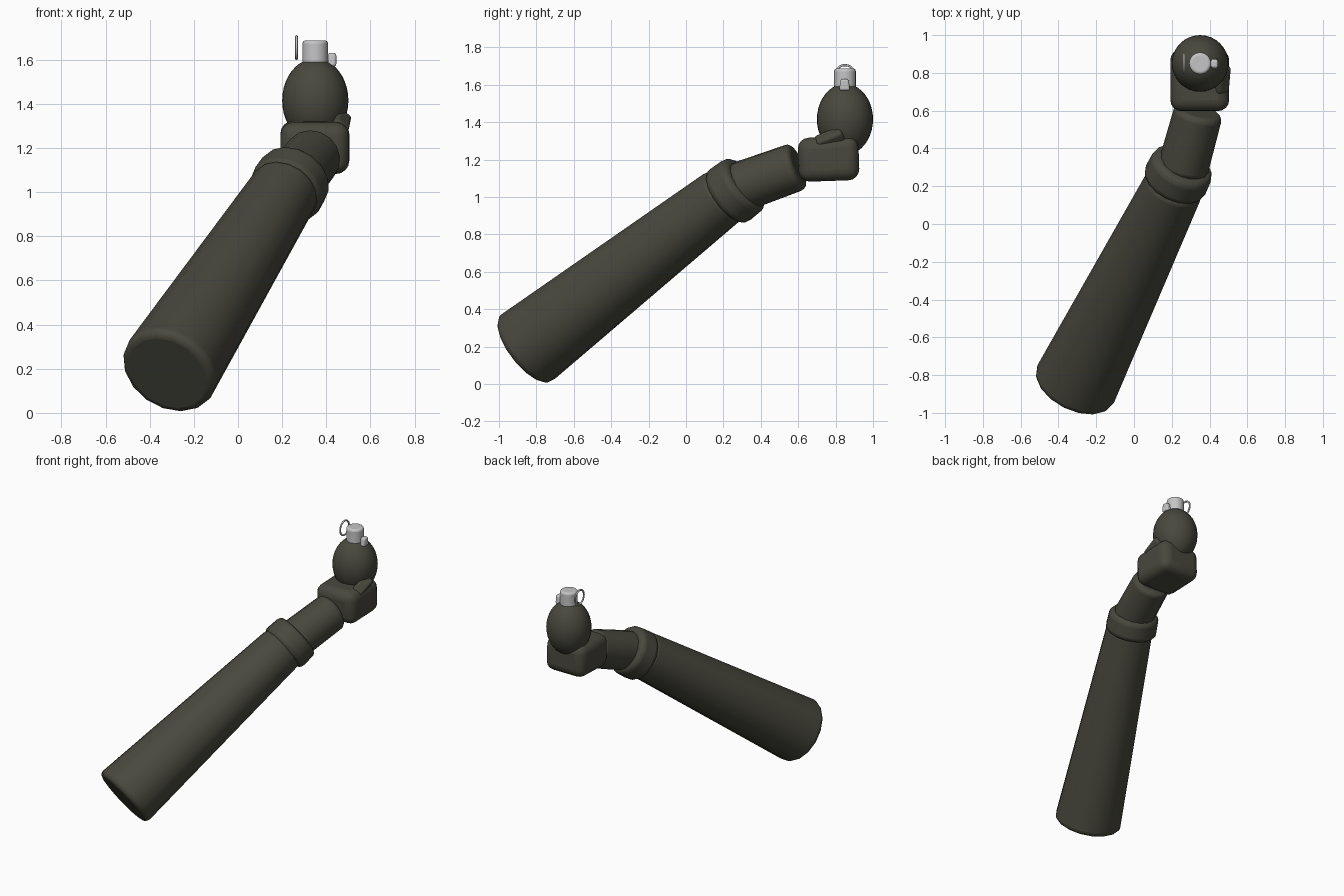
import bpy, bmesh, math
from mathutils import Vector, Matrix, Euler

cube = bpy.data.objects.get("Cube")
if cube:
    bpy.data.objects.remove(cube, do_unlink=True)


def material(name, color):
    m = bpy.data.materials.new(name)
    m.use_nodes = True
    m.diffuse_color = (*color, 1)
    m.node_tree.nodes["Principled BSDF"].inputs["Base Color"].default_value = (*color, 1)
    return m


olive = material("dark olive", (0.066, 0.065, 0.048))
silver = material("silver metal", (0.56, 0.56, 0.57))


def finish(name, bm, mat, matrix, bevel=0, segments=4):
    """Turn a bmesh into a smooth, optionally bevelled object."""
    mesh = bpy.data.meshes.new(name)
    bm.to_mesh(mesh)
    bm.free()
    mesh.materials.append(mat)
    ob = bpy.data.objects.new(name, mesh)
    bpy.context.collection.objects.link(ob)
    ob.matrix_world = matrix
    if bevel:
        mod = ob.modifiers.new("Bevel", "BEVEL")
        mod.width, mod.segments = bevel, segments
        mod.limit_method, mod.angle_limit = "ANGLE", math.radians(40)
    bpy.ops.object.select_all(action="DESELECT")
    ob.select_set(True)
    bpy.context.view_layer.objects.active = ob
    bpy.ops.object.shade_smooth_by_angle(angle=math.radians(40))
    return ob


def tube(name, start, end, r1, r2, mat, bevel, sides=16):
    """Tapered, rounded cylinder between two points."""
    a, b = Vector(start), Vector(end)
    bm = bmesh.new()
    bmesh.ops.create_cone(bm, cap_ends=True, segments=sides, radius1=r1, radius2=r2,
                          depth=(b - a).length)
    turn = (b - a).to_track_quat("Z", "Y").to_matrix().to_4x4()
    return finish(name, bm, mat, Matrix.Translation((a + b) / 2) @ turn, bevel)


def block(name, center, size, mat, bevel, turn=(0, 0, 0), taper=1):
    """Rounded box, optionally narrower at the top."""
    bm = bmesh.new()
    bmesh.ops.create_cube(bm, size=1)
    for v in bm.verts:
        v.co = Vector(v.co[i] * size[i] for i in range(3))
        if v.co.z > 0:
            v.co.y *= taper
    rot = Euler([math.radians(t) for t in turn]).to_matrix().to_4x4()
    return finish(name, bm, mat, Matrix.Translation(center) @ rot, bevel)


# Arm: long tapered sleeve, cuff and wrist
elbow, sleeve_end = Vector((-0.32, -0.87, 0.18)), Vector((0.22, 0.22, 1.02))
axis = (sleeve_end - elbow).normalized()
tube("sleeve", elbow, sleeve_end, 0.227, 0.158, olive, 0.035)
cuff_mid = Vector((0.236, 0.265, 1.035))
tube("cuff", cuff_mid - axis * 0.075, cuff_mid + axis * 0.075, 0.176, 0.17, olive, 0.035)
tube("wrist", (0.255, 0.28, 1.05), (0.343, 0.6, 1.165), 0.135, 0.13, olive, 0.03)

# Hand: rounded fist with a thumb on the left side
block("fist", (0.348, 0.762, 1.203), (0.312, 0.325, 0.235), olive, 0.06, (2, 0, 0))
block("thumb", (0.462, 0.77, 1.31), (0.075, 0.15, 0.075), olive, 0.018, (28, 35, 12))

# Egg-shaped body held in the hand
bm = bmesh.new()
bmesh.ops.create_uvsphere(bm, u_segments=32, v_segments=20, radius=1)
finish("egg_body", bm, olive, Matrix.Translation((0.35, 0.85, 1.415))
       @ Matrix.Diagonal((0.15, 0.15, 0.19, 1)))

# Metal fuse cap, side lug and pull ring
tube("fuse_cap", (0.35, 0.85, 1.575), (0.35, 0.85, 1.687), 0.058, 0.058, silver, 0.015, 24)
block("side_lug", (0.426, 0.848, 1.6), (0.038, 0.058, 0.062), silver, 0.012, (0, 0, 0), 0.75)

curve = bpy.data.curves.new("ring_path", "CURVE")
curve.dimensions = "3D"
curve.bevel_depth, curve.bevel_resolution = 0.006, 2
path = curve.splines.new("POLY")
count = 32
path.points.add(count - 1)
for i, p in enumerate(path.points):
    a = math.tau * i / count
    p.co = (0, 0.051 * math.cos(a), 0.051 * math.sin(a), 1)
path.use_cyclic_u = True
path.use_smooth = True
curve.materials.append(silver)
ring = bpy.data.objects.new("pull_ring", curve)
ring.location = (0.265, 0.85, 1.654)
bpy.context.collection.objects.link(ring)
